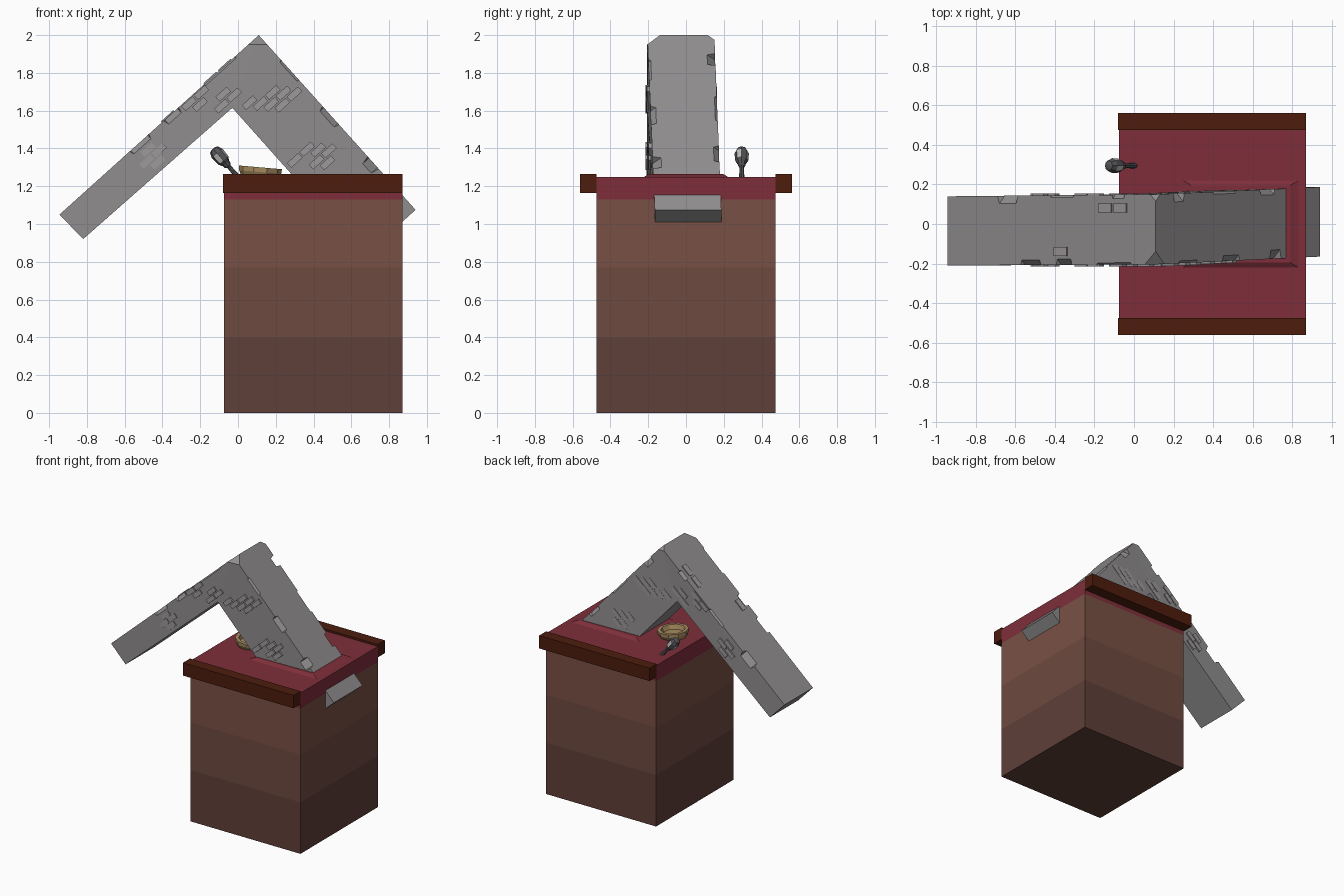
import bpy, bmesh, math
from mathutils import Vector, Matrix

if "Cube" in bpy.data.objects:
    bpy.data.objects.remove(bpy.data.objects["Cube"])


def mat(name, r, g, b):
    m = bpy.data.materials.new(name)
    m.diffuse_color = (r, g, b, 1)
    m.use_nodes = True
    m.node_tree.nodes["Principled BSDF"].inputs["Base Color"].default_value = m.diffuse_color
    return m


RED = mat("red_cloth", 0.21, 0.028, 0.042)
RAIL = mat("dark_wood", 0.075, 0.012, 0.004)
BANDS = [mat("brown_low", 0.115, 0.05, 0.04), mat("brown_mid", 0.155, 0.068, 0.05),
         mat("brown_high", 0.19, 0.082, 0.06), RED]
STONE = mat("stone", 0.28, 0.27, 0.27)
BRICK = mat("pale_brick", 0.34, 0.32, 0.33)
TAN = mat("tan_wood", 0.40, 0.27, 0.12)
IRON = mat("iron", 0.09, 0.09, 0.1)
PALE = mat("pale_metal", 0.5, 0.5, 0.48)


def finish(name, bm, mats):
    bmesh.ops.recalc_face_normals(bm, faces=bm.faces)
    me = bpy.data.meshes.new(name)
    bm.to_mesh(me)
    bm.free()
    for m in mats:
        me.materials.append(m)
    ob = bpy.data.objects.new(name, me)
    bpy.context.collection.objects.link(ob)
    return ob


def add_box(bm, m, size):
    return bmesh.ops.create_cube(bm, size=1, matrix=m @ Matrix.Diagonal((*size, 1)))["verts"]


def frame(pos, x, z):
    """Matrix at pos with given x and z axes."""
    x, z = Vector(x).normalized(), Vector(z).normalized()
    y = z.cross(x)
    return Matrix.Translation(pos) @ Matrix((x, y, z)).transposed().to_4x4()


def loft(name, rings, sides, mats, matrix, pick=lambda r, s: 0):
    """Closed solid through (radius, height) rings."""
    bm = bmesh.new()
    loops = [[bm.verts.new((r * math.cos(2 * math.pi * s / sides),
                            r * math.sin(2 * math.pi * s / sides), z))
              for s in range(sides)] for r, z in rings]
    for i in range(len(loops) - 1):
        for s in range(sides):
            t = (s + 1) % sides
            f = bm.faces.new((loops[i][s], loops[i][t], loops[i + 1][t], loops[i + 1][s]))
            f.material_index = pick(i, s)
    bm.faces.new(loops[0])
    bm.faces.new(loops[-1])
    bm.transform(matrix)
    return finish(name, bm, mats)


# Counter: one box with colour bands and a red top
bm = bmesh.new()
levels = [0, 0.4, 0.77, 1.13, 1.25]
loops = [[bm.verts.new((x, y, z)) for x, y in
          ((-0.075, -0.475), (0.87, -0.475), (0.87, 0.475), (-0.075, 0.475))] for z in levels]
for i in range(4):
    for s in range(4):
        t = (s + 1) % 4
        bm.faces.new((loops[i][s], loops[i][t], loops[i + 1][t], loops[i + 1][s])).material_index = i
bm.faces.new(loops[0])
bm.faces.new(loops[-1]).material_index = 3
finish("counter", bm, BANDS)

# Side rails
for side, name in ((-1, "front_rail"), (1, "back_rail")):
    bm = bmesh.new()
    add_box(bm, Matrix.Translation((0.395, side * 0.518, 1.215)), (0.95, 0.086, 0.1))
    finish(name, bm, [RAIL])

# Low red mound around the beam foot
bm = bmesh.new()
for v in add_box(bm, Matrix.Translation((0.54, 0, 1.255)), (0.62, 0.46, 0.022)):
    if v.co.z > 1.255:
        v.co.x += 0.06 if v.co.x < 0.54 else -0.06
        v.co.y *= 0.85
finish("cloth_mound", bm, [RED])

# Bent stone beam
prof = [(-0.945, 1.05, -0.21, 0.14), (0.11, 2.0, -0.205, 0.15), (0.94, 1.075, -0.165, 0.187),
        (0.67, 0.83, -0.165, 0.187), (-0.03, 1.615, -0.205, 0.15), (-0.82, 0.92, -0.21, 0.14)]
bm = bmesh.new()
fr = [bm.verts.new((x, a, z)) for x, z, a, b in prof]
bk = [bm.verts.new((x, b, z)) for x, z, a, b in prof]
for vs in (fr, bk):
    bm.faces.new((vs[0], vs[1], vs[4], vs[5]))
    bm.faces.new((vs[1], vs[2], vs[3], vs[4]))
for i in range(6):
    j = (i + 1) % 6
    bm.faces.new((fr[i], fr[j], bk[j], bk[i]))
beam = finish("stone_beam", bm, [STONE])

# Chips cut from the outer edges: (segment, side, position, length, depth)
chips = [(0, 1, 0.29, 0.15, 0.028), (0, 1, 0.82, 0.10, 0.014), (0, -1, 0.40, 0.16, 0.018),
         (0, -1, 0.56, 0.12, 0.022), (0, -1, 0.80, 0.30, 0.007), (0, 1, 0.55, 0.2, 0.008),
         (1, -1, 0.46, 0.15, 0.020), (1, -1, 0.73, 0.09, 0.032), (1, -1, 0.2, 0.18, 0.009),
         (1, 1, 0.14, 0.09, 0.03), (1, 1, 0.68, 0.13, 0.02), (1, 1, 0.42, 0.22, 0.009)]
bm = bmesh.new()


def add_chip(pos, along, inward, length, depth):
    inward = Vector(inward).normalized()
    h = 0.1
    m = frame(Vector(pos) + inward * (depth - h / 2), along, inward)
    inv = m.inverted()
    for v in add_box(bm, m, (length, 0.2, h)):
        c = inv @ v.co
        c.x *= 0.75 if c.z > 0 else 1.4
        v.co = m @ c


for seg, side, t, length, depth in chips:
    k = 2 if side < 0 else 3
    p, q = [Vector((prof[i][0], prof[i][k], prof[i][1])) for i in (seg, seg + 1)]
    d = (q - p).normalized()
    down = Vector((d.z, 0, -d.x))
    add_chip(p.lerp(q, t), d, down + Vector((0, -side, 0)), length, depth)
add_chip((0.11, -0.205, 2.0), (1, 0, 0), (0, 0.75, -1), 0.3, 0.04)
add_chip((0.11, 0.15, 2.0), (1, 0, 0), (0, -0.7, -1), 0.3, 0.02)
cutter = finish("chip_cutter", bm, [STONE])
cutter.hide_render = True
mod = beam.modifiers.new("chips", "BOOLEAN")
mod.operation, mod.solver, mod.object = "DIFFERENCE", "EXACT", cutter
mod.use_self = True
bpy.context.view_layer.objects.active = beam
bpy.ops.object.modifier_apply(modifier="chips")
bpy.data.objects.remove(cutter)

# Raised brick patches on both sides: (x, z, columns, skipped bricks)
U, V = Vector((0.74, 0, 0.67)), Vector((0.67, 0, -0.74))
bm = bmesh.new()
for cx, cz, cols, skip in ((-0.45, 1.36, 3, ((2, 1), (0, 0))), (-0.14, 1.66, 4, ((1, 1), (2, 0))),
                           (0.18, 1.665, 4, ((0, 1),)), (0.42, 1.36, 4, ((3, 1), (1, 0)))):
    for i in range(cols):
        for j in range(2):
            if (i, j) in skip:
                continue
            p = Vector((cx, 0, cz)) + (V * 0.042 + U * 0.04) * (i - (cols - 1) / 2) + U * 0.088 * (j - 0.5)
            slide = max(0, p.x - 0.11) * 0.046
            for y in (-0.208 + slide, 0.148 + slide):
                add_box(bm, frame(p + Vector((0, y, 0)), U, (0, 1, 0)), (0.08, 0.034, 0.014))
# Loose bricks on the upper slope
for x, y in ((-0.37, -0.14), (-0.145, 0.08), (-0.068, 0.08)):
    add_box(bm, frame((x, y, 2 + (x - 0.11) * 0.9), U, (-0.67, 0, 0.74)), (0.09, 0.045, 0.014))
finish("raised_bricks", bm, [BRICK])

# Wooden bowl, slightly tilted
loft("bowl", [(0.095, -0.005), (0.112, 0.025), (0.114, 0.05), (0.088, 0.05), (0.078, 0.015)], 10, [TAN],
     Matrix.Translation((0.115, -0.01, 1.25)) @ Matrix.Rotation(math.radians(5), 4, "Y"))

# Utensil leaning over the counter edge
axis = Vector((-0.15, 0, 0.17))
loft("utensil", [(0.015, 0), (0.011, 0.09), (0.02, 0.1), (0.022, 0.115), (0.035, 0.135),
                 (0.038, 0.185), (0.026, 0.212), (0.01, 0.218)], 8, [IRON, PALE],
     frame((0.012, 0.295, 1.235), (0, 1, 0), axis), lambda r, s: 1 if r == 4 and s % 2 else 0)
